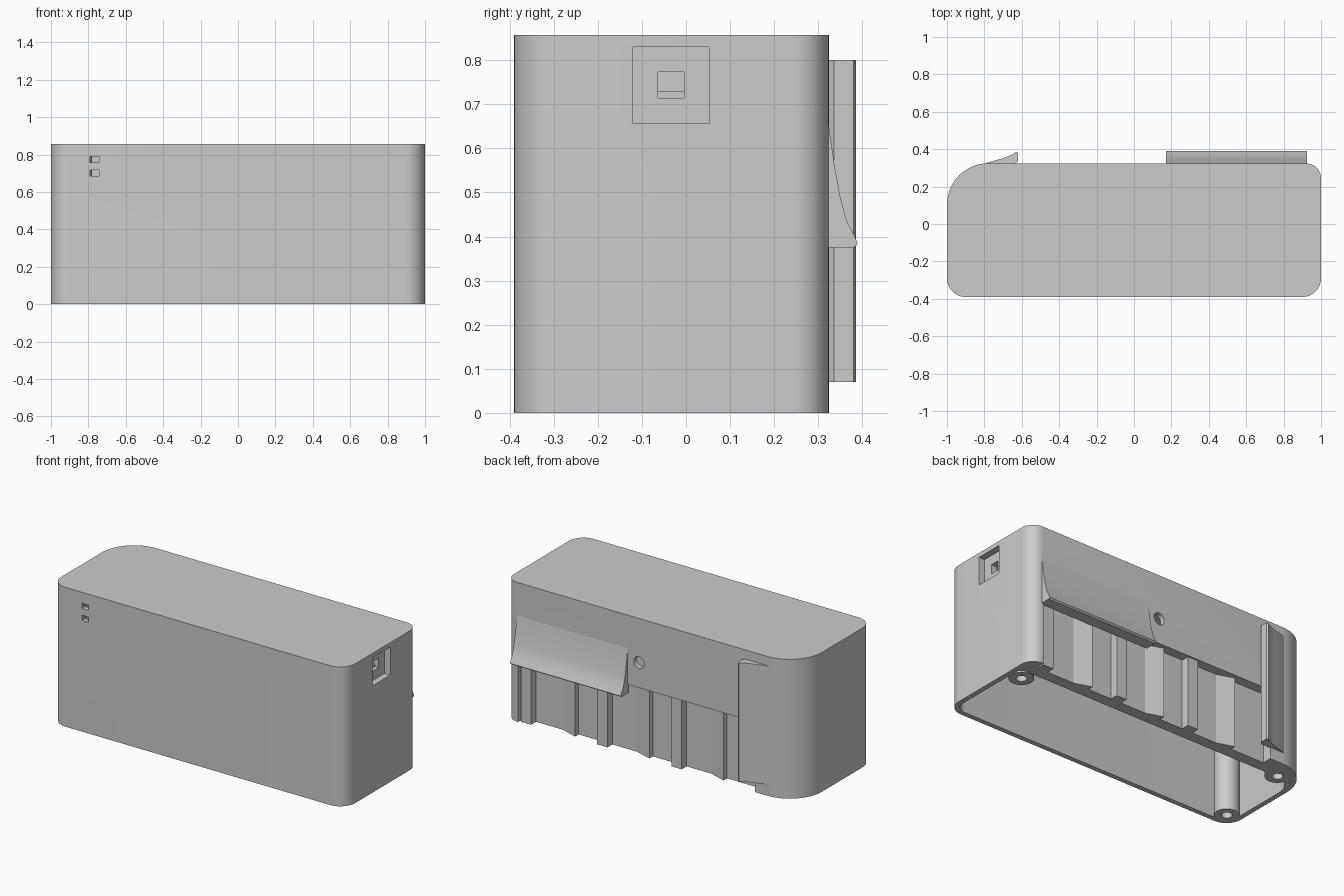
import bpy, bmesh, math

cube = bpy.data.objects.get("Cube")
if cube:
    bpy.data.objects.remove(cube, do_unlink=True)

grey = bpy.data.materials.new("plain grey")
grey.use_nodes = True
COLOUR = (0.6, 0.6, 0.6, 1)
grey.diffuse_color = COLOUR
grey.node_tree.nodes["Principled BSDF"].inputs["Base Color"].default_value = COLOUR


def prism(name, outline, lo, hi, axis="z"):
    """Extrude a 2D outline along an axis; x takes (y, z), y takes (x, z), z takes (x, y)."""
    place = {"x": lambda a, b, t: (t, a, b),
             "y": lambda a, b, t: (a, t, b),
             "z": lambda a, b, t: (a, b, t)}[axis]
    bm = bmesh.new()
    face = bm.faces.new([bm.verts.new(place(a, b, lo)) for a, b in outline])
    grown = bmesh.ops.extrude_face_region(bm, geom=[face])["geom"]
    moved = [g for g in grown if isinstance(g, bmesh.types.BMVert)]
    bmesh.ops.translate(bm, verts=moved, vec=place(0, 0, hi - lo))
    bmesh.ops.recalc_face_normals(bm, faces=bm.faces)
    mesh = bpy.data.meshes.new(name)
    bm.to_mesh(mesh)
    bm.free()
    mesh.materials.append(grey)
    obj = bpy.data.objects.new(name, mesh)
    bpy.context.collection.objects.link(obj)
    return obj


def rect(a0, a1, b0, b1):
    return [(a0, b0), (a1, b0), (a1, b1), (a0, b1)]


def circle(a, b, r, n=24):
    return [(a + r * math.cos(math.tau * i / n), b + r * math.sin(math.tau * i / n))
            for i in range(n)]


def rounded(x0, x1, y0, y1, radii, steps=12):
    """Rounded rectangle; radii run anticlockwise from the front -x corner."""
    corners = [(x0, y0, 1, 1), (x1, y0, -1, 1), (x1, y1, -1, -1), (x0, y1, 1, -1)]
    pts = []
    for k, ((x, y, sx, sy), r) in enumerate(zip(corners, radii)):
        for i in range(steps + 1):
            t = math.pi + (k + i / steps) * math.pi / 2
            pts.append((x + sx * r + r * math.cos(t), y + sy * r + r * math.sin(t)))
    return pts


def combine(target, other, operation):
    mod = target.modifiers.new(operation.lower(), "BOOLEAN")
    mod.object, mod.operation, mod.solver = other, operation, "EXACT"
    bpy.context.view_layer.objects.active = target
    bpy.ops.object.modifier_apply(modifier=mod.name)
    bpy.data.objects.remove(other, do_unlink=True)


BACK, TOP = 0.324, 0.857
FLOOR, CEILING = 0.265, 0.43    # depth and height of the slot in the back

# Hollow case, open underneath, deeper above the slot
case = prism("case", rounded(-1, 1, -0.39, BACK, (0.1, 0.1, 0.08, 0.22)), 0, TOP)
combine(case, prism("cavity", rounded(-0.97, 0.97, -0.36, 0.195, (0.07, 0.07, 0.03, 0.12)),
                    -0.1, 0.825), "DIFFERENCE")
combine(case, prism("upper_cavity", rounded(-0.968, 0.968, -0.1, 0.292, (0.02, 0.02, 0.05, 0.19)),
                    0.465, 0.823), "DIFFERENCE")

# Corner screw posts and the pad behind the side socket
posts = [(-0.91, -0.3), (0.9, 0.12), (-0.85, 0.2)]
for x, y in posts:
    combine(case, prism("post", circle(x, y, 0.07), 0, 0.84), "UNION")
combine(case, prism("socket_pad", rect(-0.16, 0.09, 0.62, 0.84), 0.92, 0.98, "x"), "UNION")

# Screw holes, wide slot in the back, round hole, side socket and front windows
cuts = [prism("screw_hole", circle(x, y, 0.03), -0.1, 0.2) for x, y in posts]
cuts += [
    prism("back_slot", rect(-0.695, 0.915, -0.1, CEILING), FLOOR, 0.5, "y"),
    prism("round_hole", circle(0.093, 0.585, 0.036), 0.1, 0.5, "y"),
    prism("socket_recess", rect(-0.12, 0.052, 0.657, 0.83), 0.96, 1.1, "x"),
    prism("socket_hole", rect(-0.063, -0.004, 0.714, 0.773), 0.8, 1.1, "x"),
]
for z in (0.70, 0.774):
    cuts.append(prism("front_window", rect(-0.79, -0.744, z - 0.016, z + 0.016), -0.5, -0.2, "y"))
for cut in cuts:
    combine(case, cut, "DIFFERENCE")

# Lower lip of the socket
prism("socket_lip", rect(-0.063, -0.004, 0.712, 0.73), 0.918, 0.935, "x")

# Upright square ribs and sloping wedges on the slot wall
parts = [case]
for i in range(3):
    shift = -0.505 * i
    wedge = [(0.65 + shift, FLOOR - 0.005), (0.65 + shift, FLOOR),
             (0.545 + shift, FLOOR + 0.035), (0.545 + shift, FLOOR - 0.005)]
    parts.append(prism("wedge_rib", wedge, 0, CEILING))
for x in (0.835, 0.315, -0.19):
    parts.append(prism("square_rib", rect(x, x + 0.07, FLOOR - 0.005, FLOOR + 0.048), 0, CEILING))

# Curved hood over the slot
hood = [(0.31, 0.375), (0.38, 0.375), (0.39, 0.383), (0.383, 0.4), (0.365, 0.435),
        (0.35, 0.49), (0.337, 0.56), (0.323, 0.66), (0.31, 0.66)]
parts.append(prism("hood", hood, 0.17, 0.925, "x"))

# Upright grip beside the slot
grip = [(-0.8, 0.32), (-0.635, 0.32), (-0.62, 0.336), (-0.62, 0.38), (-0.63, 0.386),
        (-0.65, 0.372), (-0.7, 0.352), (-0.79, 0.326)]
parts.append(prism("grip", grip, 0.07, 0.80))

# Smooth curves, crisp edges
bpy.ops.object.select_all(action="DESELECT")
for part in parts:
    part.select_set(True)
bpy.context.view_layer.objects.active = case
bpy.ops.object.shade_smooth_by_angle(angle=math.radians(30))
